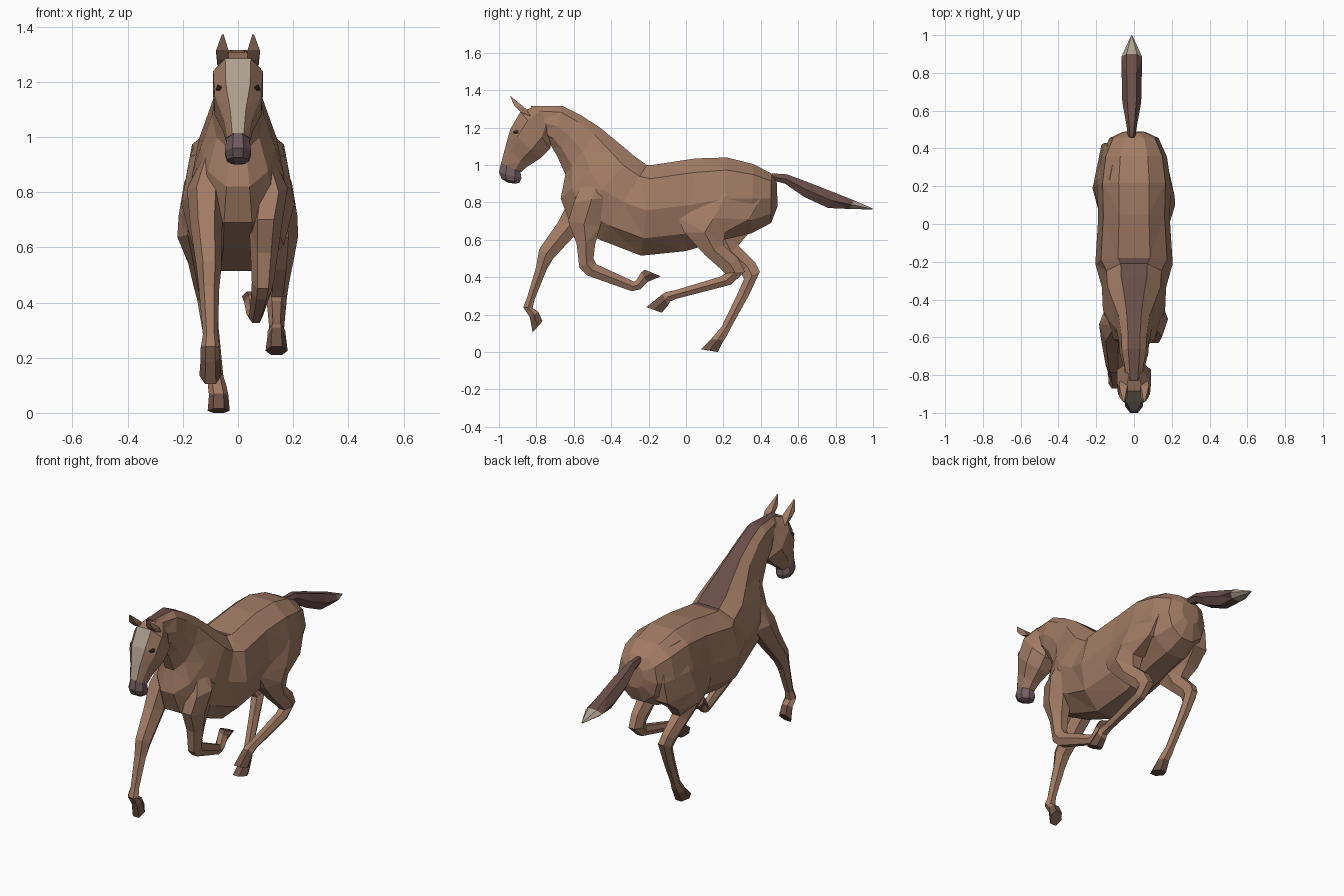
import bpy, bmesh, math
from mathutils import Vector


def material(name, rgb):
    m = bpy.data.materials.new(name)
    m.diffuse_color = (*rgb, 1)
    return m


COAT = material("coat", (0.36, 0.20, 0.13))
DARK = material("mane_brown", (0.14, 0.075, 0.065))
HOOF = material("hoof_brown", (0.16, 0.085, 0.06))
MUZZLE = material("muzzle_grey", (0.17, 0.11, 0.12))
PALE = material("pale", (0.42, 0.35, 0.27))
BLACK = material("eye_black", (0.04, 0.025, 0.02))


def loft(name, rings, n, mats, pick=None, p=1.0):
    """Flat-sided tube; ring = (top y, top z, bottom y, bottom z, half width, x).
    pick(segment, side) returns a material index; p < 1 squares the upper half."""
    bm = bmesh.new()
    angles = [math.tau * (k + 0.5) / n for k in range(n)]
    hi = max(math.cos(a) for a in angles)
    wide = max(math.sin(a) for a in angles)

    loops = []
    for y1, z1, y2, z2, w, x in rings:
        mid = Vector((x, (y1 + y2) / 2, (z1 + z2) / 2))
        up = Vector((0, y1 - y2, z1 - z2)) / 2
        loop = []
        for a in angles:
            c, s = math.cos(a) / hi, math.sin(a) / wide
            q = p if c > 0.01 else 1.0
            c, s = (math.copysign(abs(v) ** q, v) for v in (c, s))
            loop.append(bm.verts.new(mid + up * c + Vector((w * s, 0, 0))))
        loops.append(loop)
    for s, (a, b) in enumerate(zip(loops, loops[1:])):
        for k in range(n):
            j = (k + 1) % n
            f = bm.faces.new((a[k], a[j], b[j], b[k]))
            f.material_index = pick(s, k) if pick else 0
    bm.faces.new(loops[0])
    end = bm.faces.new(loops[-1])
    end.material_index = pick(len(rings) - 2, 0) if pick else 0
    bmesh.ops.recalc_face_normals(bm, faces=bm.faces)
    bmesh.ops.triangulate(bm, faces=bm.faces)
    me = bpy.data.meshes.new(name)
    bm.to_mesh(me)
    bm.free()
    for m in mats:
        me.materials.append(m)
    ob = bpy.data.objects.new(name, me)
    bpy.context.collection.objects.link(ob)
    return ob


def centred(rings):
    return [(*r, 0.0) for r in rings]


# Body and neck in one skin, mane is the top strip of the neck
body = [(.485, .91, .49, .78, .06), (.455, .955, .455, .69, .13),
        (.36, 1.005, .35, .635, .175), (.22, 1.04, .20, .60, .195),
        (.05, 1.035, .0, .54, .19), (-.18, 1.0, -.24, .515, .205),
        (-.21, 1.0, -.46, .60, .17), (-.28, 1.05, -.62, .69, .165),
        (-.35, 1.11, -.67, .82, .135), (-.46, 1.20, -.645, .95, .095),
        (-.56, 1.265, -.69, 1.05, .08), (-.66, 1.315, -.72, 1.10, .075),
        (-.83, 1.315, -.77, 1.15, .045)]
loft("body_and_neck", centred(body), 10, [COAT, DARK],
     lambda s, k: 1 if k == 9 and s >= 5 else 0, p=.75)

# Head with pale blaze on the top strip
head = [(-.80, 1.315, -.72, 1.20, .05), (-.885, 1.285, -.725, 1.09, .09),
        (-.94, 1.19, -.78, 1.035, .085), (-.965, 1.10, -.85, .99, .055),
        (-.988, 1.01, -.885, .96, .04)]
loft("head", centred(head), 8, [COAT, PALE],
     lambda s, k: 1 if s >= 1 and k == 7 else 0, p=.75)
muzzle = [(-.988, 1.015, -.885, .96, .04), (-1.0, .96, -.88, .93, .048),
          (-.985, .925, -.89, .905, .04), (-.95, .905, -.91, .90, .022)]
loft("muzzle", centred(muzzle), 8, [MUZZLE])

# Ears and eyes, one per side
for side, sx in (("left", -1), ("right", 1)):
    loft("ear_" + side, [(-.88, 1.28, -.83, 1.26, .02, .055 * sx),
                         (-.915, 1.315, -.855, 1.30, .022, .057 * sx),
                         (-.943, 1.372, -.938, 1.368, .003, .055 * sx)], 4, [COAT])
    loft("eye_" + side, [(-.925, 1.18, -.92, 1.168, .008, .062 * sx),
                         (-.905, 1.188, -.90, 1.16, .012, .069 * sx),
                         (-.87, 1.18, -.868, 1.17, .008, .075 * sx)], 6, [BLACK])

# Tail with pale tip
tail = [(.46, .955, .45, .92, .018), (.54, .95, .53, .90, .03),
        (.66, .905, .63, .83, .05), (.80, .85, .76, .77, .053),
        (.90, .81, .87, .765, .055), (.998, .768, .996, .762, .004)]
loft("tail", [(*r, -.012) for r in tail], 6, [DARK, PALE],
     lambda s, k: 1 if s == 4 else 0)

# Legs: (front point, back point, half width, x); the last two rings form the hoof
front_right = [(-.53, .96, -.38, .95, .03, .085), (-.60, .80, -.41, .83, .065, .115),
               (-.63, .70, -.46, .67, .06, .10),
               (-.585, .58, -.485, .58, .05, .095), (-.57, .45, -.495, .50, .04, .09),
               (-.53, .41, -.48, .47, .036, .085), (-.29, .325, -.275, .375, .025, .065),
               (-.245, .335, -.265, .385, .03, .06), (-.205, .375, -.24, .425, .032, .055),
               (-.135, .405, -.22, .44, .036, .05)]
front_left = [(-.54, .98, -.40, .95, .03, -.085), (-.62, .82, -.44, .80, .07, -.115),
              (-.68, .70, -.56, .66, .058, -.115),
              (-.785, .55, -.71, .50, .045, -.105), (-.80, .46, -.745, .44, .037, -.105),
              (-.85, .29, -.81, .28, .027, -.10), (-.87, .24, -.82, .235, .035, -.10),
              (-.835, .185, -.79, .215, .035, -.10), (-.82, .105, -.767, .165, .04, -.10)]
hind_right = [(.10, 1.015, .34, .98, .05, .08), (.02, .85, .40, .82, .08, .115),
              (-.045, .72, .34, .71, .085, .13),
              (-.01, .64, .21, .64, .07, .148), (.10, .52, .20, .57, .05, .15),
              (.19, .44, .28, .50, .04, .145), (.21, .42, .315, .43, .038, .14),
              (.19, .405, .24, .36, .034, .14), (-.06, .33, -.05, .285, .027, .14),
              (-.11, .32, -.085, .27, .033, .14), (-.125, .31, -.095, .25, .033, .14),
              (-.212, .24, -.13, .21, .04, .14)]
hind_left = [(.12, 1.015, .36, .98, .05, -.08), (.05, .85, .43, .82, .08, -.115),
             (.0, .73, .42, .70, .085, -.13),
             (.05, .645, .33, .63, .075, -.145), (.20, .51, .28, .57, .05, -.13),
             (.29, .43, .37, .48, .04, -.12), (.31, .39, .395, .43, .038, -.11),
             (.27, .30, .34, .31, .03, -.10), (.19, .135, .24, .13, .027, -.08),
             (.16, .10, .22, .09, .034, -.075), (.135, .07, .20, .06, .035, -.07),
             (.08, .015, .17, .0, .04, -.07)]
for name, leg in (("front_leg_right", front_right), ("front_leg_left", front_left),
                  ("hind_leg_right", hind_right), ("hind_leg_left", hind_left)):
    loft(name, leg, 6, [COAT, HOOF],
         lambda s, k, last=len(leg) - 2: 1 if s == last else 0)
